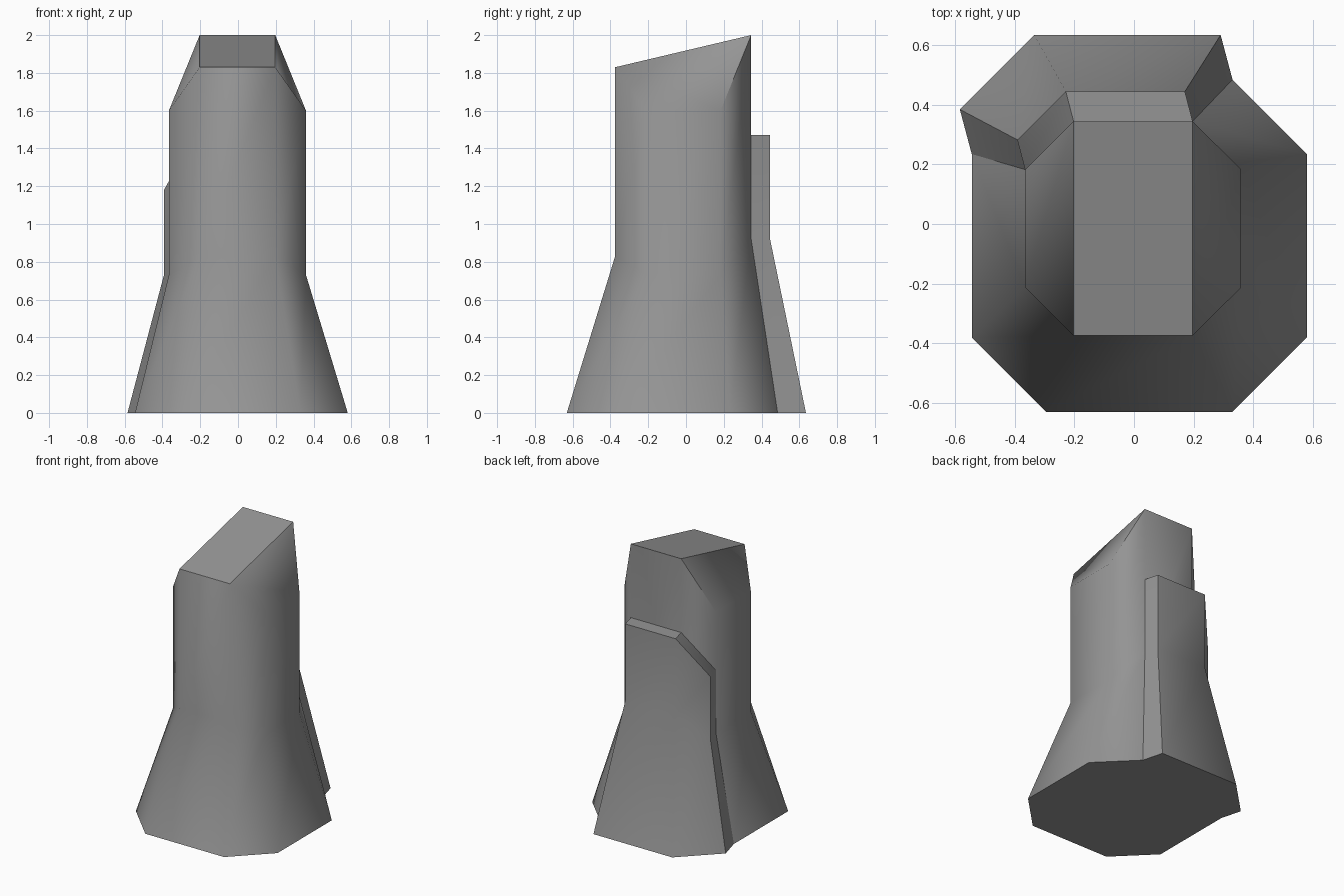
import bpy, math

cube = bpy.data.objects.get("Cube")
if cube:
    bpy.data.objects.remove(cube, do_unlink=True)

grey = bpy.data.materials.new("mid grey")
grey.use_nodes = True
colour = (0.3, 0.3, 0.3, 1)
grey.diffuse_color = colour
grey.node_tree.nodes["Principled BSDF"].inputs["Base Color"].default_value = colour


def octagon(cx, cy, hx, hy, corner_x, side_y):
    """Chamfered rectangle, counter-clockwise from the front right corner."""
    half = [(corner_x, -hy), (hx, -side_y), (hx, side_y), (corner_x, hy)]
    half += [(-x, y) for x, y in reversed(half)]
    return [(cx + x, cy + y) for x, y in half]


def shift(points, dx, dy):
    return [(x + dx, y + dy) for x, y in points]


def loft(name, rings, caps):
    """Skin equal rings of (plan, heights) and close both ends with the caps."""
    n = len(rings[0][0])
    verts = [(x, y, z) for plan, heights in rings
             for (x, y), z in zip(plan, heights)]
    faces = [(r * n + i, r * n + (i + 1) % n,
              (r + 1) * n + (i + 1) % n, (r + 1) * n + i)
             for r in range(len(rings) - 1) for i in range(n)]
    last = (len(rings) - 1) * n
    faces += [tuple(last + i for i in cap) for cap in caps]
    faces += [tuple(reversed(cap)) for cap in caps]
    mesh = bpy.data.meshes.new(name)
    mesh.from_pydata(verts, [], faces)
    mesh.materials.append(grey)
    obj = bpy.data.objects.new(name, mesh)
    bpy.context.collection.objects.link(obj)
    bpy.ops.object.select_all(action='DESELECT')
    obj.select_set(True)
    bpy.context.view_layer.objects.active = obj
    bpy.ops.object.shade_smooth_by_angle(angle=math.radians(50))
    return obj


# Plans of the flared foot and the straight shaft
foot = octagon(0.018, -0.073, 0.563, 0.558, 0.313, 0.308)
shaft = octagon(-0.003, -0.015, 0.363, 0.36, 0.2, 0.198)

# Tower body: flare, shaft and sloping roof with chamfered sides
kink = [0.83, 0.73, 0.73, 0.92, 0.92, 0.73, 0.73, 0.83]
roof = [1.83, 1.6, 1.6, 2.0, 2.0, 1.6, 1.6, 1.83]
loft("tower_body",
     [(foot, [0] * 8), (shaft, kink), (shaft, roof)],
     [(0, 3, 4, 7), (0, 1, 2, 3), (4, 5, 6, 7)])

# Thick cladding slab wrapped round the back and one rear chamfer
foot_inner, shaft_inner = foot[3:6], shaft[3:6]
foot_plan = shift(foot_inner, -0.04, 0.15) + foot_inner[::-1]
shaft_plan = shift(shaft_inner, -0.026, 0.1) + shaft_inner[::-1]


def slab_heights(back, side):
    return [back, back, side, side, back, back]


loft("rear_slab",
     [(foot_plan, [0] * 6),
      (shaft_plan, slab_heights(0.92, 0.73)),
      (shaft_plan, slab_heights(1.47, 1.18))],
     [(0, 1, 4, 5), (1, 2, 3, 4)])
